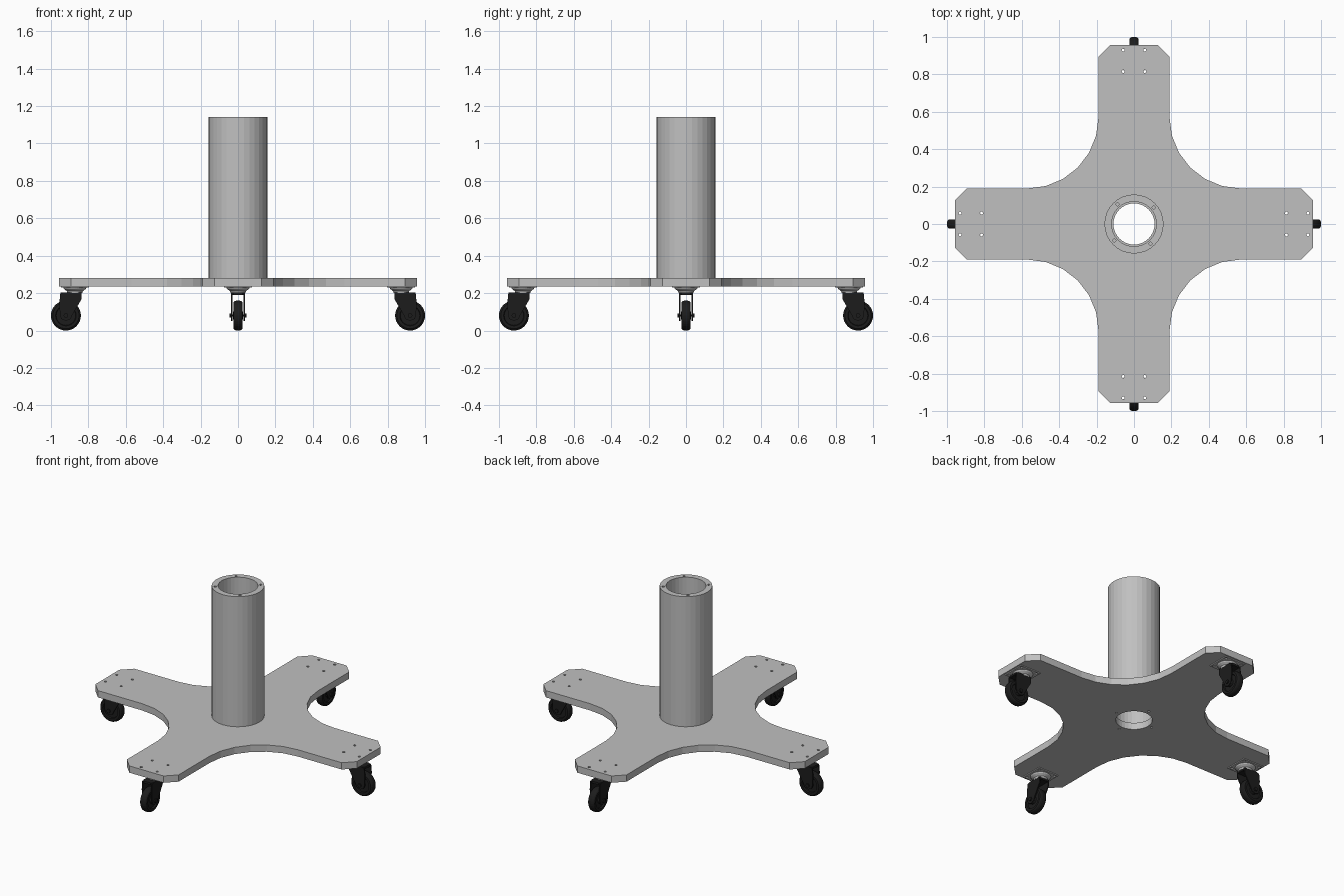
import bpy, bmesh, math
from mathutils import Matrix

if "Cube" in bpy.data.objects:
    bpy.data.objects.remove(bpy.data.objects["Cube"])


def material(name, v):
    m = bpy.data.materials.new(name)
    m.diffuse_color = (v, v, v, 1)
    m.use_nodes = True
    m.node_tree.nodes["Principled BSDF"].inputs["Base Color"].default_value = m.diffuse_color
    return m


GREY = material("light grey metal", 0.53)
BLACK = material("black rubber", 0.012)


def ring(r, n, cx=0.0, cy=0.0, start=0.0):
    return [(cx + r * math.cos(start + math.tau * i / n),
             cy + r * math.sin(start + math.tau * i / n)) for i in range(n)]


def sheet(name, loops, low, high, mat):
    """Mesh of an outline with holes, extruded from low to high."""
    cu = bpy.data.curves.new(name + "_outline", "CURVE")
    cu.dimensions, cu.fill_mode = "2D", "BOTH"
    cu.extrude = (high - low) / 2
    for loop in loops:
        sp = cu.splines.new("POLY")
        sp.points.add(len(loop) - 1)
        for p, (x, y) in zip(sp.points, loop):
            p.co = (x, y, 0, 1)
        sp.use_cyclic_u = True
    tmp = bpy.data.objects.new(name + "_outline", cu)
    bpy.context.collection.objects.link(tmp)
    dg = bpy.context.evaluated_depsgraph_get()
    me = bpy.data.meshes.new_from_object(tmp.evaluated_get(dg))
    bpy.data.objects.remove(tmp)
    bpy.data.curves.remove(cu)
    bm = bmesh.new()
    bm.from_mesh(me)
    bmesh.ops.remove_doubles(bm, verts=bm.verts, dist=1e-5)
    bmesh.ops.recalc_face_normals(bm, faces=bm.faces)
    bmesh.ops.translate(bm, verts=bm.verts, vec=(0, 0, (low + high) / 2))
    for f in bm.faces:
        f.smooth = False
        f.material_index = 0
    bm.to_mesh(me)
    bm.free()
    me.materials.clear()
    me.materials.append(mat)
    return me


def lathe(name, profile, n, mat, closed=False):
    """Mesh turned about z from (radius, height) points."""
    bm = bmesh.new()
    rows = [[bm.verts.new((x, y, z)) for x, y in ring(r, n)] for r, z in profile]
    pairs = list(zip(rows, rows[1:]))
    if closed:
        pairs.append((rows[-1], rows[0]))
    else:
        bm.faces.new(rows[0])
        bm.faces.new(rows[-1])
    for a, b in pairs:
        for i in range(n):
            j = (i + 1) % n
            bm.faces.new((a[i], a[j], b[j], b[i]))
    bmesh.ops.recalc_face_normals(bm, faces=bm.faces)
    me = bpy.data.meshes.new(name)
    bm.to_mesh(me)
    bm.free()
    me.materials.append(mat)
    return me


def add(name, me, matrix=Matrix()):
    ob = bpy.data.objects.new(name, me)
    bpy.context.collection.objects.link(ob)
    ob.matrix_world = matrix
    return ob


# Cross-shaped base: one arm outline plus inner fillet, repeated four times
W, L, C, F = 0.19, 0.958, 0.065, 0.38
outline, holes = [], [ring(0.11, 32)]
for k in range(4):
    c, s = math.cos(k * math.pi / 2), math.sin(k * math.pi / 2)
    arm = [(L - C, -W), (L, -W + C), (L, W - C), (L - C, W)]
    for i in range(7):
        a = math.radians(270 - 15 * i)
        arm.append((W + F + F * math.cos(a), W + F + F * math.sin(a)))
    outline += [(x * c - y * s, x * s + y * c) for x, y in arm]
    for x in (0.815, 0.93):
        for y in (-0.058, 0.058):
            holes.append(ring(0.008, 10, x * c - y * s, x * s + y * c))
    holes.append(ring(0.008, 10, 0.137 * c, 0.137 * s))
add("cross_base", sheet("cross_base", [outline] + holes, 0.235, 0.28, GREY))

# Column tube with screw holes in its wall
tube = [ring(0.158, 32), ring(0.12, 32)]
for k in range(4):
    a = math.radians(40 + 90 * k)
    tube.append(ring(0.008, 10, 0.137 * math.cos(a), 0.137 * math.sin(a)))
add("column", sheet("column", tube, 0.28, 1.142, GREY))

# Caster parts, shared by all four arms
PX, WX, WZ = 0.8725, 0.92, 0.08
square = [(PX - .075, -.075), (PX + .075, -.075), (PX + .075, .075), (PX - .075, .075)]
mount = sheet("caster_mount", [square] + [ring(0.008, 10, x, y)
              for x in (0.815, 0.93) for y in (-0.058, 0.058)], 0.229, 0.235, GREY)
swivel = lathe("caster_swivel", [(0.062, 0.229), (0.058, 0.222), (0.043, 0.211),
                                 (0.04, 0.2)], 32, GREY)
crown = sheet("fork_crown", [[(0.838, -.037), (0.935, -.037), (0.95, -.025), (0.95, .025),
                              (0.935, .037), (0.838, .037)]], 0.19, 0.204, BLACK)
leg_shape = [(0.838, 0.2), (0.838, 0.165), (0.885, 0.085), (0.895, 0.062), (0.92, 0.052),
             (0.945, 0.062), (0.952, 0.085), (0.955, 0.15), (0.95, 0.2)]
leg = sheet("fork_leg", [leg_shape], -0.0035, 0.0035, BLACK)
wheel = lathe("wheel", [(0.006, -.027), (0.022, -.027), (0.024, -.014), (0.052, -.014),
                        (0.055, -.024), (0.07, -.024), (0.077, -.018), (0.08, -.008),
                        (0.08, .008), (0.077, .018), (0.07, .024), (0.055, .024),
                        (0.052, .014), (0.024, .014), (0.022, .027), (0.006, .027)],
              32, BLACK, closed=True)
axle = lathe("axle", [(0.013, -.046), (0.013, -.038), (0.007, -.038), (0.007, .038),
                      (0.013, .038), (0.013, .046)], 6, BLACK)

upright = Matrix.Rotation(math.pi / 2, 4, "X")
hub = Matrix.Translation((WX, 0, WZ)) @ upright
for k, side in enumerate(("right", "back", "left", "front")):
    turn = Matrix.Rotation(k * math.pi / 2, 4, "Z")
    add(side + "_caster_mount", mount, turn)
    add(side + "_caster_swivel", swivel, turn @ Matrix.Translation((PX, 0, 0)))
    add(side + "_fork_crown", crown, turn)
    for y, tag in ((-0.0335, "a"), (0.0335, "b")):
        add(side + "_fork_leg_" + tag, leg, turn @ Matrix.Translation((0, y, 0)) @ upright)
    add(side + "_wheel", wheel, turn @ hub)
    add(side + "_axle", axle, turn @ hub)
